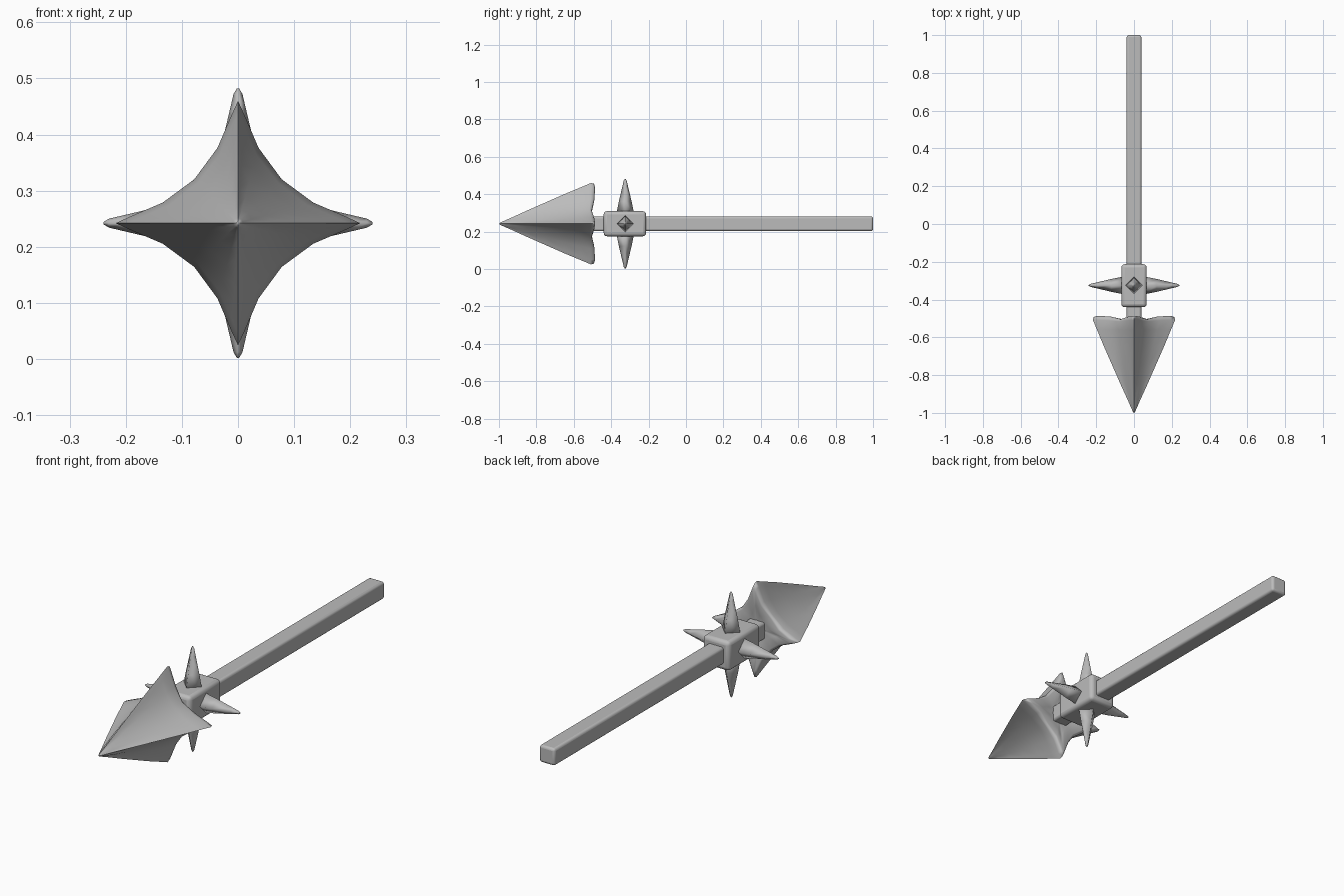
import bpy, bmesh
from math import pi, sin, cos, radians
from mathutils import Matrix, Vector

cube = bpy.data.objects.get("Cube")
if cube:
    bpy.data.objects.remove(cube)

grey = bpy.data.materials.new("plain grey")
grey.use_nodes = True
COLOUR = (0.5, 0.5, 0.5, 1)
grey.diffuse_color = COLOUR
grey.node_tree.nodes["Principled BSDF"].inputs["Base Color"].default_value = COLOUR

AXIS_Z = 0.242     # height of the weapon's long axis
SPIKE_Y = -0.325


def finish(name, bm, angle, bevel=0):
    bmesh.ops.recalc_face_normals(bm, faces=bm.faces)
    mesh = bpy.data.meshes.new(name)
    bm.to_mesh(mesh)
    bm.free()
    mesh.materials.append(grey)
    obj = bpy.data.objects.new(name, mesh)
    bpy.context.collection.objects.link(obj)
    if bevel:
        mod = obj.modifiers.new("rounded edges", "BEVEL")
        mod.width = bevel
        mod.segments = 3
    bpy.ops.object.select_all(action="DESELECT")
    obj.select_set(True)
    bpy.context.view_layer.objects.active = obj
    bpy.ops.object.shade_smooth_by_angle(angle=radians(angle))


def box(name, half, y0, y1, bevel):
    bm = bmesh.new()
    place = Matrix.Translation((0, (y0 + y1) / 2, AXIS_Z))
    size = Matrix.Diagonal((2 * half, y1 - y0, 2 * half, 1))
    bmesh.ops.create_cube(bm, size=1, matrix=place @ size)
    finish(name, bm, 60, bevel)


# Square shaft and the collar that carries the spikes
box("shaft", 0.039, -0.56, 1.0, 0.011)
box("collar", 0.067, -0.44, -0.213, 0.017)

# Four tapering spikes with a diamond section and blunted tips
for i, name in enumerate(["left_spike", "top_spike", "right_spike", "bottom_spike"]):
    bm = bmesh.new()
    rings = []
    for dist, rad in [(0.05, 0.048), (0.12, 0.034), (0.2, 0.015), (0.23, 0.008), (0.24, 0.002)]:
        rings.append([bm.verts.new((rad * cos(k * pi / 2), rad * sin(k * pi / 2), dist))
                      for k in range(4)])
    for a, b in zip(rings, rings[1:]):
        for k in range(4):
            bm.faces.new((a[k], a[k - 1], b[k - 1], b[k]))
    bm.faces.new(rings[0])
    bm.faces.new(rings[-1])
    turn = Matrix.Rotation(pi / 2 - i * pi / 2, 4, "Y")
    bm.transform(Matrix.Translation((0, SPIKE_Y, AXIS_Z)) @ turn)
    finish(name, bm, 100)

# Four-bladed head: one quarter of the star section, repeated around
QUARTER = [(0.22, 0), (0.196, 0.011), (0.135, 0.037), (0.078, 0.078),
           (0.037, 0.135), (0.011, 0.196)]


def star_ring(bm, y, blade, valley, bow):
    """Star section scaled by blade at the tips and by valley between them."""
    ring = []
    for q in range(4):
        for px, pz in QUARTER:
            depth = min(px, pz) / max(px, pz)      # 0 at a blade, 1 in a valley
            s = blade + (valley - blade) * depth
            p = Matrix.Rotation(q * pi / 2, 2) @ Vector((px * s, pz * s))
            ring.append(bm.verts.new((p.x, y + bow * depth, AXIS_Z + p.y)))
    return ring


bm = bmesh.new()
sections = [(-0.998, 0.015, 0.03, 0), (-0.985, 0.045, 0.085, 0), (-0.93, 0.155, 0.23, 0),
            (-0.85, 0.32, 0.41, 0), (-0.75, 0.52, 0.62, 0), (-0.65, 0.72, 0.80, 0),
            (-0.56, 0.89, 0.92, 0), (-0.508, 0.99, 1.0, -0.008), (-0.492, 0.97, 0.97, -0.015),
            (-0.486, 0.88, 0.9, -0.018), (-0.50, 0.5, 0.5, -0.01), (-0.51, 0.2, 0.2, 0)]
rings = [star_ring(bm, *s) for s in sections]
for a, b in zip(rings, rings[1:]):
    for k in range(len(a)):
        bm.faces.new((a[k], a[k - 1], b[k - 1], b[k]))
bm.faces.new(rings[0])
bm.faces.new(rings[-1])
finish("spear_head", bm, 75)
